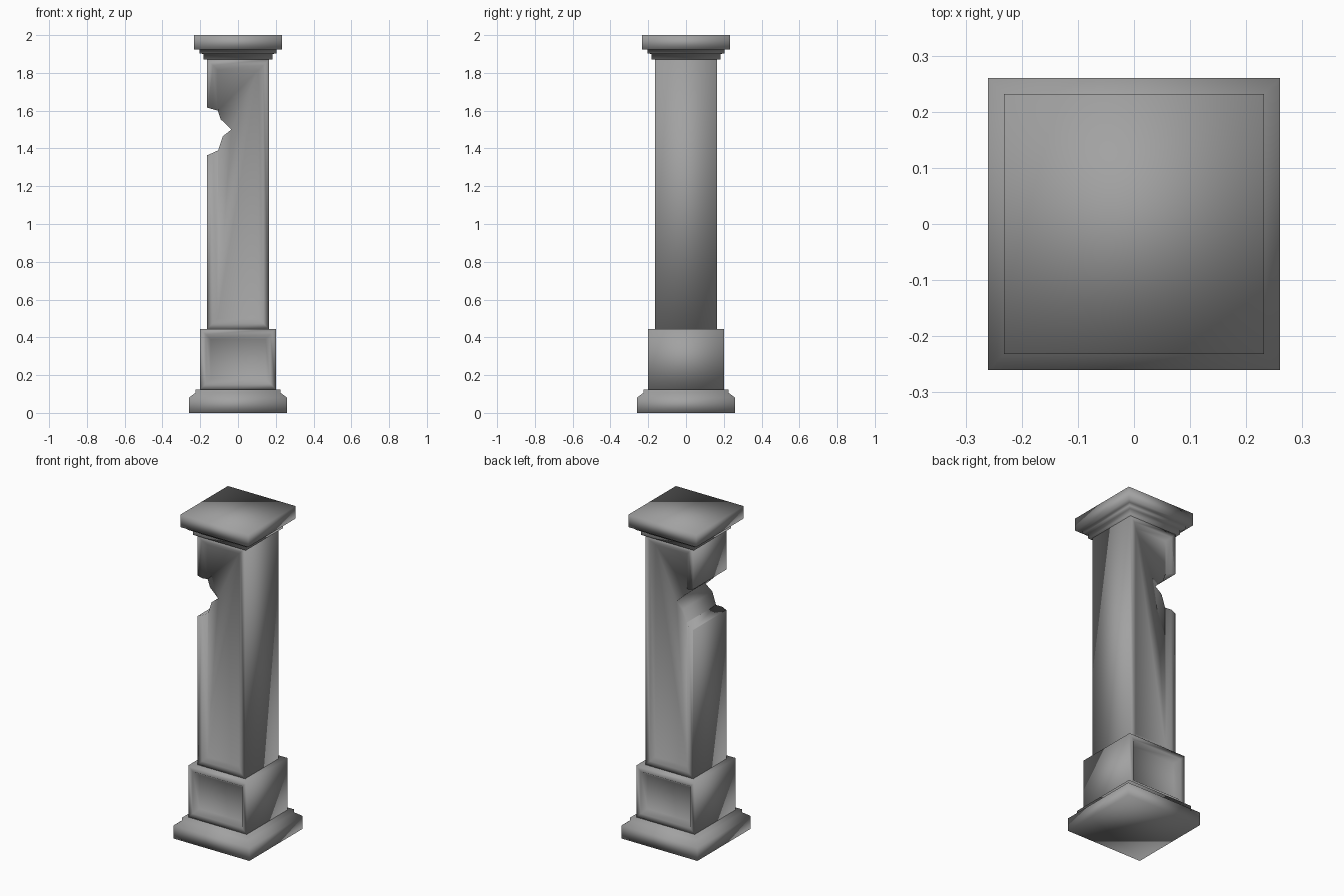
import bpy, bmesh
from mathutils import Vector

if "Cube" in bpy.data.objects:
    bpy.data.objects.remove(bpy.data.objects["Cube"])

stone = bpy.data.materials.new("dark_stone")
stone.diffuse_color = (0.36, 0.36, 0.36, 1)
stone.use_nodes = True
stone.node_tree.nodes["Principled BSDF"].inputs["Base Color"].default_value = stone.diffuse_color


def finish(bm, name):
    """Turn a bmesh into a smooth shaded stone object."""
    bmesh.ops.recalc_face_normals(bm, faces=bm.faces)
    for f in bm.faces:
        f.smooth = True
    mesh = bpy.data.meshes.new(name)
    bm.to_mesh(mesh)
    bm.free()
    mesh.materials.append(stone)
    obj = bpy.data.objects.new(name, mesh)
    bpy.context.collection.objects.link(obj)
    return obj


def square_stack(name, profile, panel=None):
    """Loft square rings (half width, z); panel = (frame, bevel, depth) on front and back."""
    bm = bmesh.new()
    rings = [[bm.verts.new((x * w, y * w, z)) for x, y in ((-1, -1), (1, -1), (1, 1), (-1, 1))]
             for w, z in profile]
    for a, b in zip(rings, rings[1:]):
        for i in range(4):
            j = (i + 1) % 4
            bm.faces.new((a[i], a[j], b[j], b[i]))
    bm.faces.new(rings[0][::-1])
    bm.faces.new(rings[-1])
    bmesh.ops.recalc_face_normals(bm, faces=bm.faces)
    if panel:
        frame, bevel, depth = panel
        for face in [f for f in bm.faces if abs(f.normal.y) > 0.9]:
            bmesh.ops.inset_region(bm, faces=[face], thickness=frame, use_even_offset=True)
            bmesh.ops.inset_region(bm, faces=[face], thickness=bevel, depth=-depth,
                                   use_even_offset=True)
    return finish(bm, name)


def prism(name, outline, y):
    """Extrude an x-z outline from -y to y."""
    bm = bmesh.new()
    face = bm.faces.new([bm.verts.new((px, -y, pz)) for px, pz in outline])
    new = bmesh.ops.extrude_face_region(bm, geom=[face])["geom"]
    verts = [v for v in new if isinstance(v, bmesh.types.BMVert)]
    bmesh.ops.translate(bm, verts=verts, vec=Vector((0, 2 * y, 0)))
    return finish(bm, name)


# Stepped foot
square_stack("base_moulding", [(0.26, 0), (0.26, 0.08), (0.225, 0.107), (0.225, 0.125)])

# Pedestal block with recessed panels
square_stack("pedestal", [(0.20, 0.125), (0.20, 0.445)], (0.03, 0.025, 0.03))

# Tall shaft with recessed panels
shaft = square_stack("shaft", [(0.163, 0.445), (0.163, 1.87)], (0.03, 0.025, 0.02))

# Stepped capital
square_stack("capital", [(0.182, 1.87), (0.182, 1.90), (0.203, 1.903), (0.203, 1.923),
                         (0.232, 1.923), (0.232, 2.0)])

# Broken notch through the left side of the shaft
cutter = prism("notch_cutter", [(-0.30, 1.645), (-0.16, 1.615), (-0.107, 1.60), (-0.092, 1.555),
                                (-0.035, 1.50), (-0.08, 1.465), (-0.105, 1.39),
                                (-0.16, 1.365), (-0.30, 1.34)], 0.3)
cutter.hide_render = True
cutter.hide_set(True)
cut = shaft.modifiers.new("notch", "BOOLEAN")
cut.operation = "DIFFERENCE"
cut.solver = "EXACT"
cut.object = cutter
